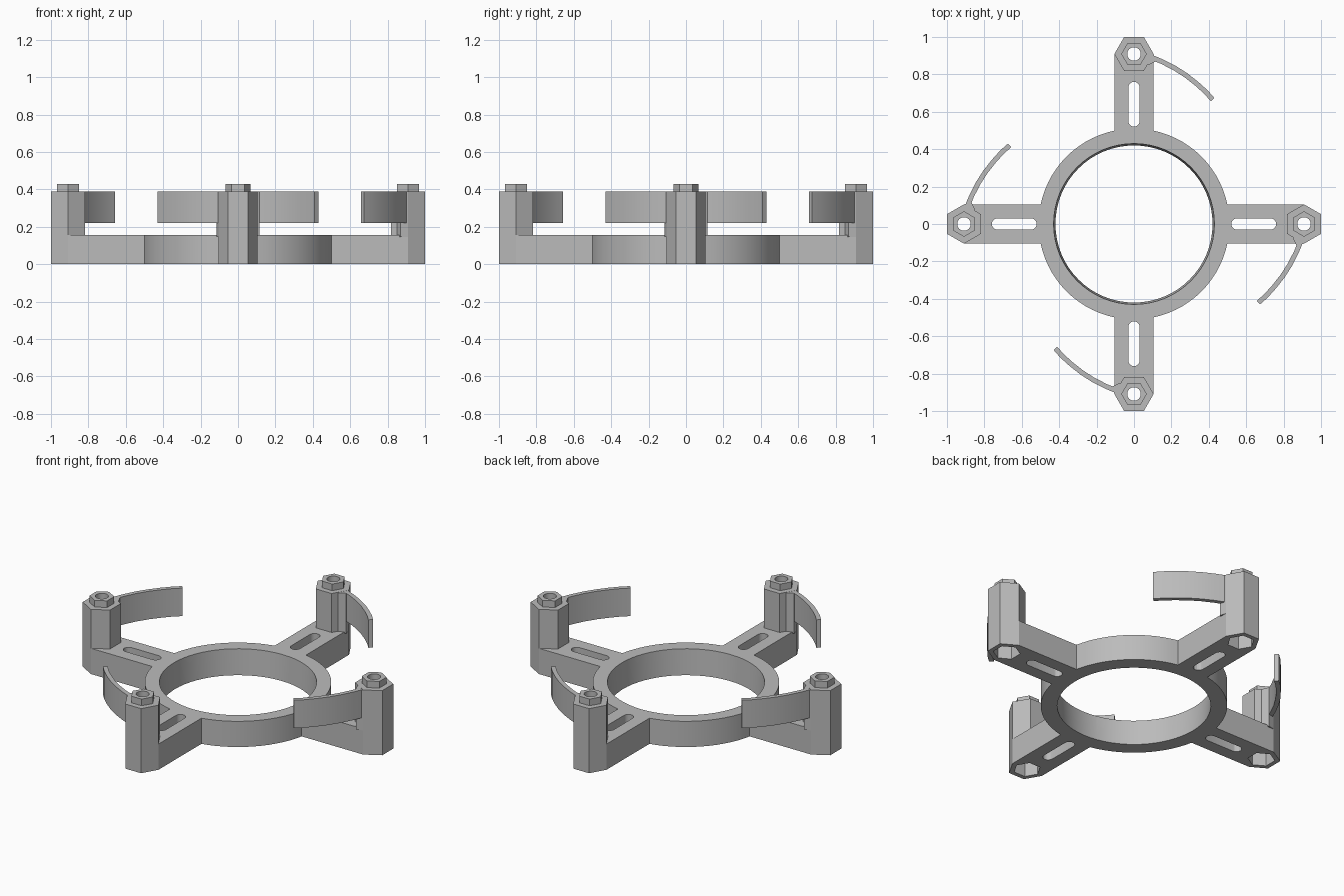
import bpy, bmesh
from math import cos, sin, pi, radians, asin
from mathutils import Matrix

cube = bpy.data.objects.get("Cube")
if cube:
    bpy.data.objects.remove(cube, do_unlink=True)

grey = bpy.data.materials.new("grey plastic")
grey.use_nodes = True
colour = (0.5, 0.5, 0.5, 1)
grey.diffuse_color = colour
grey.node_tree.nodes["Principled BSDF"].inputs["Base Color"].default_value = colour

RING, ARM, DECK, TOP, POST = 0.51, 0.105, 0.155, 0.39, 0.909


def circle(r, n, cx=0, cy=0, start=0, sweep=2 * pi, closed=True):
    steps = n if closed else n - 1
    return [(cx + r * cos(start + sweep * i / steps),
             cy + r * sin(start + sweep * i / steps)) for i in range(n)]


def turn(points, k):
    """Turn points by k quarter turns."""
    for _ in range(k):
        points = [(-y, x) for x, y in points]
    return points


def prism(name, outline, z0, z1, top_scale=1):
    bm = bmesh.new()
    low = [bm.verts.new((x, y, z0)) for x, y in outline]
    high = [bm.verts.new((x * top_scale, y * top_scale, z1)) for x, y in outline]
    bm.faces.new(low)
    bm.faces.new(high)
    for i in range(len(low)):
        j = (i + 1) % len(low)
        bm.faces.new((low[i], low[j], high[j], high[i]))
    bmesh.ops.recalc_face_normals(bm, faces=bm.faces)
    mesh = bpy.data.meshes.new(name)
    bm.to_mesh(mesh)
    bm.free()
    mesh.materials.append(grey)
    obj = bpy.data.objects.new(name, mesh)
    bpy.context.collection.objects.link(obj)
    return obj


def combine(target, tools, operation):
    """Apply boolean tools to the target and remove them."""
    bpy.context.view_layer.objects.active = target
    for tool in tools:
        mod = target.modifiers.new("bool", "BOOLEAN")
        mod.operation, mod.solver, mod.object = operation, "EXACT", tool
        bpy.ops.object.modifier_apply(modifier=mod.name)
        bpy.data.objects.remove(tool, do_unlink=True)


# Ring with four arms that end in half hexagons
edge = asin(ARM / RING)
apothem, half_side = ARM * cos(pi / 6), ARM / 2
outline = []
for k in range(4):
    tip = [(POST, -ARM), (POST + apothem, -half_side),
           (POST + apothem, half_side), (POST, ARM)]
    arc = circle(RING, 15, start=edge, sweep=pi / 2 - 2 * edge, closed=False)
    outline += turn(tip + arc, k)
frame = prism("frame", outline, 0, DECK)

# Hexagonal posts, with a hexagonal boss on each
for k in range(4):
    (cx, cy), = turn([(POST, 0)], k)
    facing = pi / 6 if k % 2 == 0 else 0
    post = prism("post", circle(ARM, 6, cx, cy, facing), 0.05, TOP)
    boss = prism("boss", circle(0.068, 6, cx, cy, facing), TOP - 0.05, 0.43)
    combine(frame, [post, boss], "UNION")

# Central bore, arm slots, bolt holes and hexagonal pockets underneath
cutters = [prism("bore", circle(0.42, 64), -0.001, DECK + 0.001, 1.024)]
for k in range(4):
    (cx, cy), = turn([(POST, 0)], k)
    facing = pi / 6 if k % 2 == 0 else 0
    slot = (circle(0.03, 9, 0.73, 0, -pi / 2, pi, False)
            + circle(0.03, 9, 0.55, 0, pi / 2, pi, False))
    cutters += [prism("slot", turn(slot, k), -0.1, DECK + 0.1),
                prism("hole", circle(0.036, 24, cx, cy), -0.1, 0.5),
                prism("pocket", circle(0.075, 6, cx, cy, facing), -0.1, 0.1)]
combine(frame, cutters, "DIFFERENCE")

# Curved spring blades with a thicker root against each post
blade_path = [(0.09, 0.893), (0.15, 0.868), (0.215, 0.835), (0.278, 0.795),
              (0.335, 0.75), (0.385, 0.705), (0.42, 0.665)]


def offset(path, d):
    result = []
    for i, (x, y) in enumerate(path):
        ax, ay = path[max(i - 1, 0)]
        bx, by = path[min(i + 1, len(path) - 1)]
        length = ((bx - ax) ** 2 + (by - ay) ** 2) ** 0.5
        result.append((x - (by - ay) / length * d, y + (bx - ax) / length * d))
    return result


blade = offset(blade_path, 0.013) + offset(blade_path, -0.013)[::-1]
root = [(0.06, 0.85), (0.076, 0.85), (0.115, 0.868), (0.105, 0.909), (0.06, 0.909)]
objects = [frame]
for k, side in enumerate(("back", "left", "front", "right")):
    k = -k % 4
    # Quarter turns run counter-clockwise, so go backwards from the back post
    objects.append(prism(side + "_blade", turn(blade, k), 0.22, TOP - 0.001))
    objects.append(prism(side + "_blade_root", turn(root, k), DECK - 0.01, TOP - 0.001))

# Smooth the round surfaces, keep the corners sharp
bpy.ops.object.select_all(action="DESELECT")
for obj in objects:
    obj.select_set(True)
bpy.context.view_layer.objects.active = frame
bpy.ops.object.shade_smooth_by_angle(angle=radians(20))
